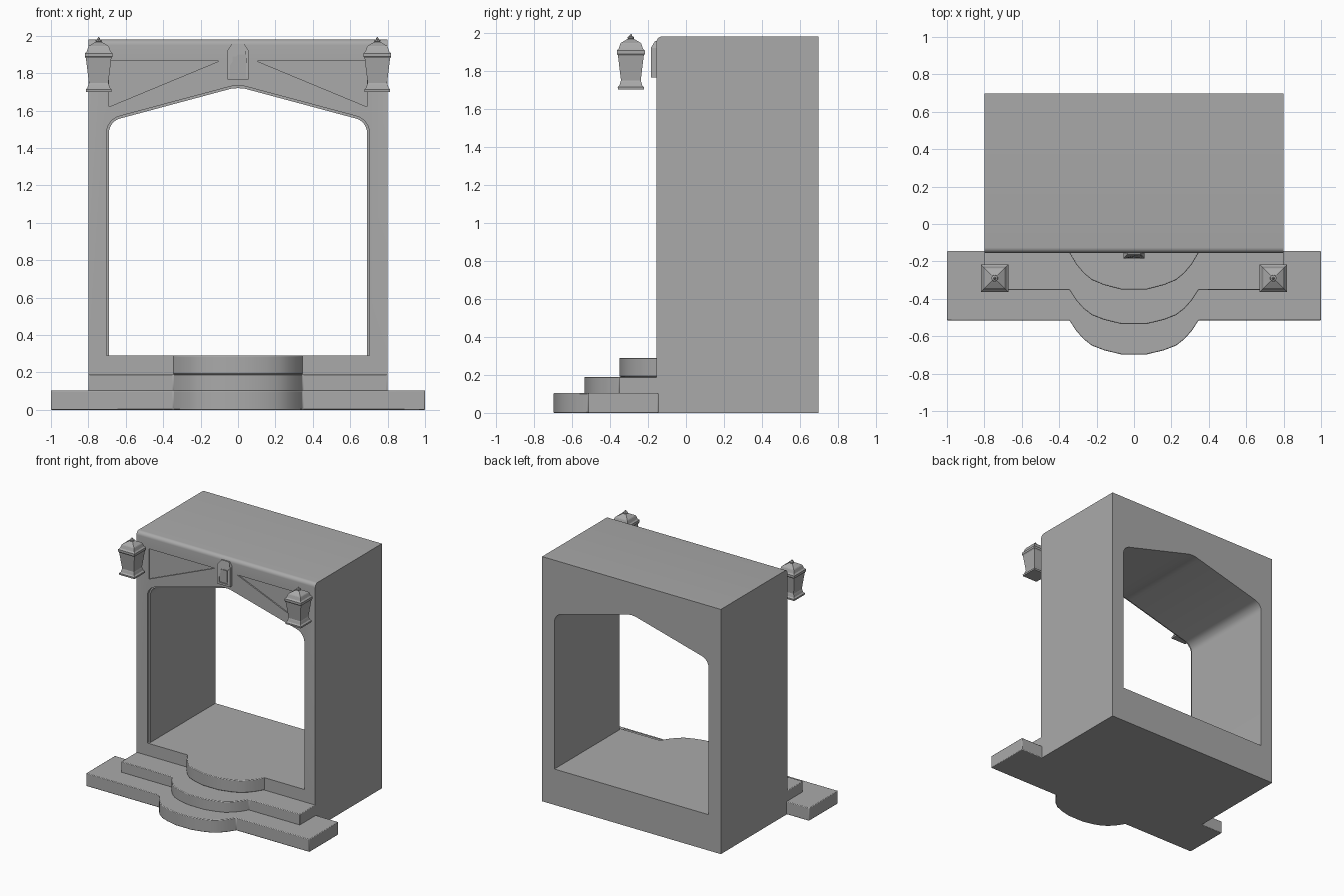
import bpy, bmesh, math
from mathutils import Vector

if "Cube" in bpy.data.objects:
    bpy.data.objects.remove(bpy.data.objects["Cube"], do_unlink=True)

stone = bpy.data.materials.new("grey stone")
stone.use_nodes = True
stone.diffuse_color = (0.4, 0.4, 0.4, 1)
stone.node_tree.nodes["Principled BSDF"].inputs["Base Color"].default_value = (0.4, 0.4, 0.4, 1)

FRONT, BACK = -0.155, 0.697


def finish(name, bm):
    bmesh.ops.recalc_face_normals(bm, faces=bm.faces)
    mesh = bpy.data.meshes.new(name)
    bm.to_mesh(mesh)
    bm.free()
    obj = bpy.data.objects.new(name, mesh)
    bpy.context.collection.objects.link(obj)
    mesh.materials.append(stone)
    return obj


def prism(name, outline, axis, start, end):
    """Extrude a 2D outline along the x, y or z axis."""
    place = {"x": lambda p, d: (d, p[0], p[1]),
             "y": lambda p, d: (p[0], d, p[1]),
             "z": lambda p, d: (p[0], p[1], d)}[axis]
    bm = bmesh.new()
    face = bm.faces.new([bm.verts.new(place(p, start)) for p in outline])
    side = bmesh.ops.extrude_face_region(bm, geom=[face])["geom"]
    move = Vector(place((0, 0), end - start))
    bmesh.ops.translate(bm, vec=move, verts=[v for v in side if isinstance(v, bmesh.types.BMVert)])
    return finish(name, bm)


def smooth(obj, angle=30):
    bpy.ops.object.select_all(action="DESELECT")
    obj.select_set(True)
    bpy.context.view_layer.objects.active = obj
    bpy.ops.object.shade_smooth_by_angle(angle=math.radians(angle))


def cut(obj, cutter):
    cutter.hide_render = True
    mod = obj.modifiers.new("cut", "BOOLEAN")
    mod.operation, mod.object, mod.solver = "DIFFERENCE", cutter, "EXACT"
    bpy.context.view_layer.objects.active = obj
    bpy.ops.object.modifier_apply(modifier=mod.name)
    bpy.data.objects.remove(cutter, do_unlink=True)


def mirrored(half):
    """Complete a right-to-centre outline with its mirror image."""
    return half + [(-x, y) for x, y in reversed(half) if x > 0]


def arch(grow):
    """Opening outline: straight jambs, rounded shoulders, low pointed top."""
    half = [(0.69 + grow, 0.29), (0.69 + grow, 1.48)]
    for i in range(1, 7):
        a = math.radians(75 * i / 6)
        half.append((0.61 + (0.08 + grow) * math.cos(a), 1.48 + (0.08 + grow) * math.sin(a)))
    half += [(0.07, 1.708 + grow), (0.035, 1.717 + grow), (0, 1.72 + grow)]
    return mirrored(half)


# Main block with a rounded upper front edge
r = 0.03
side = [(BACK, 0), (BACK, 1.98)]
for i in range(7):
    a = math.pi / 2 * (1 + i / 6)
    side.append((FRONT + r + r * math.cos(a), 1.98 - r + r * math.sin(a)))
side.append((FRONT, 0))
body = prism("gateway_block", side, "x", -0.8, 0.8)

# Passage, stepped rim and sunken triangular panels
cut(body, prism("passage_cutter", arch(0), "y", -1, 1))
cut(body, prism("rim_cutter", arch(0.013), "y", -1, FRONT + 0.02))
for s in (1, -1):
    triangle = [(s * 0.69, 1.62), (s * 0.69, 1.865), (s * 0.1, 1.865)]
    cut(body, prism("panel_cutter", triangle, "y", -1, FRONT + 0.01))
smooth(body)


# Steps with a bowed centre
def step(name, half_width, front, bottom, top):
    bow = [(0.345, 0), (0.31, 0.055), (0.27, 0.1), (0.225, 0.135), (0.16, 0.16), (0.07, 0.182)]
    half = [(x, front - d) for x, d in bow]
    if half_width:
        half = [(half_width, FRONT + 0.01), (half_width, front)] + half
    else:
        half = [(0.345, FRONT + 0.01)] + [(x, front - d * 1.07) for x, d in bow]
    obj = prism(name, mirrored(half), "z", bottom, top)
    bevel = obj.modifiers.new("soft edge", "BEVEL")
    bevel.width, bevel.segments, bevel.angle_limit = 0.005, 2, math.radians(50)
    smooth(obj)


step("lower_step", 1.0, -0.515, 0, 0.104)
step("middle_step", 0.8, -0.352, 0.1, 0.19)
step("upper_step", 0, FRONT, 0.19, 0.29)

# Keystone with tapered cap and framed, sunken face
key = prism("keystone", mirrored([(0.057, 1.765), (0.057, 1.92), (0.035, 1.955)]), "y", FRONT - 0.03, FRONT + 0.01)
for v in key.data.vertices:
    if v.co.z > 1.94 and v.co.y < FRONT:
        v.co.y = FRONT - 0.008
cut(key, prism("keystone_cutter", mirrored([(0.042, 1.782), (0.042, 1.9)]), "y", -1, FRONT - 0.022))
prism("keystone_plate", mirrored([(0.03, 1.795), (0.03, 1.888)]), "y", FRONT - 0.027, FRONT - 0.015)


# Square lanterns lofted from half-width and height pairs, with round finials
def loft(name, profile, sides, x, y):
    bm = bmesh.new()
    rings = []
    for w, z in profile:
        rad = w / math.cos(math.pi / sides)
        angles = [2 * math.pi * (k + 0.5) / sides for k in range(sides)]
        rings.append([bm.verts.new((x + rad * math.cos(a), y + rad * math.sin(a), z)) for a in angles])
    for low, high in zip(rings, rings[1:]):
        for k in range(sides):
            n = (k + 1) % sides
            bm.faces.new((low[k], low[n], high[n], high[k]))
    bm.faces.new(rings[0])
    bm.faces.new(rings[-1])
    return finish(name, bm)


lantern = [(0.068, 1.70), (0.069, 1.713), (0.06, 1.722), (0.055, 1.74), (0.052, 1.748),
           (0.068, 1.88), (0.074, 1.888), (0.074, 1.906), (0.064, 1.916), (0.056, 1.94),
           (0.052, 1.946), (0.022, 1.964), (0.016, 1.967)]
finial = [(0.01, 1.964), (0.017, 1.97), (0.016, 1.977), (0.007, 1.982), (0.006, 1.987), (0.002, 1.993)]
for s, label in ((1, "left"), (-1, "right")):
    loft(label + "_lantern", lantern, 4, s * 0.745, -0.29)
    smooth(loft(label + "_lantern_finial", finial, 10, s * 0.745, -0.29))
